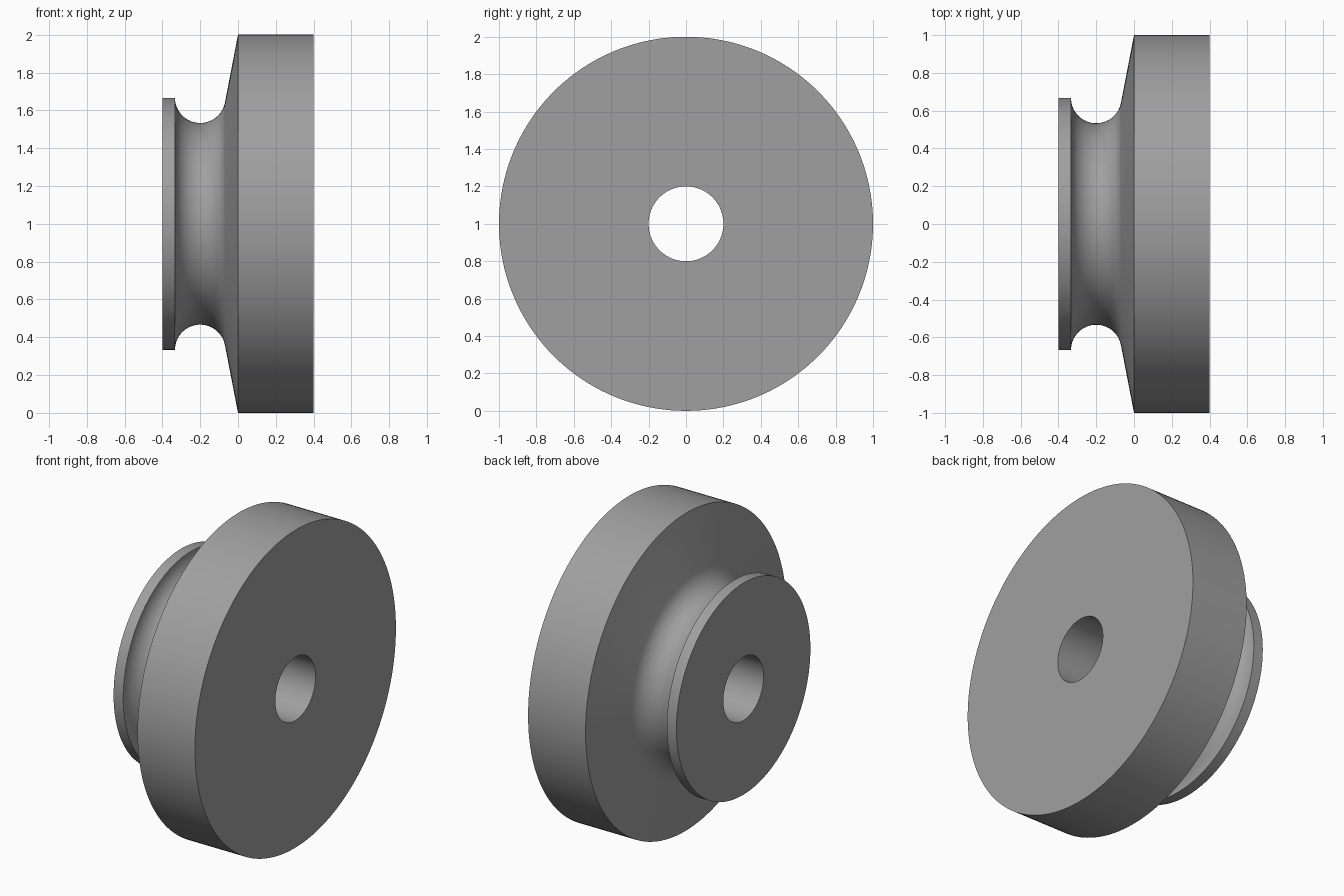
import bpy, bmesh, math
from mathutils import Vector

if "Cube" in bpy.data.objects:
    bpy.data.objects.remove(bpy.data.objects["Cube"])

SEGMENTS = 160
BORE, RIM = 0.2, 1.0
GROOVE_X, FLANGE, GROOVE_R = -0.2, 2 / 3, 0.4 / 3

# Groove arc: from the flange edge down and round to where the cone is tangent
dx, dr = -GROOVE_X, RIM - FLANGE
end = math.atan2(dr, dx) - math.acos(GROOVE_R / math.hypot(dx, dr))
STEPS = 28
arc = []
for i in range(STEPS + 1):
    a = -math.pi + (end + math.pi) * i / STEPS
    arc.append((GROOVE_X + GROOVE_R * math.cos(a), FLANGE + GROOVE_R * math.sin(a)))

# Closed half section as (x, radius)
profile = [(-0.4, BORE), (-0.4, FLANGE)] + arc + [(0, RIM), (0.4, RIM), (0.4, BORE)]

# Revolve the section around the x axis
bm = bmesh.new()
verts = [bm.verts.new((x, 0, r)) for x, r in profile]
edges = [bm.edges.new((verts[i - 1], verts[i])) for i in range(len(verts))]
bmesh.ops.spin(bm, geom=verts + edges, cent=(0, 0, 0), axis=(1, 0, 0),
               angle=math.tau, steps=SEGMENTS, use_duplicate=False)
bmesh.ops.remove_doubles(bm, verts=bm.verts, dist=1e-4)
bmesh.ops.recalc_face_normals(bm, faces=bm.faces)
bmesh.ops.translate(bm, verts=bm.verts, vec=Vector((0, 0, 1)))

mesh = bpy.data.meshes.new("grooved_wheel")
bm.to_mesh(mesh)
bm.free()
wheel = bpy.data.objects.new("grooved_wheel", mesh)
bpy.context.collection.objects.link(wheel)

grey = bpy.data.materials.new("grey_metal")
grey.diffuse_color = (0.35, 0.35, 0.35, 1)
grey.use_nodes = True
grey.node_tree.nodes["Principled BSDF"].inputs["Base Color"].default_value = grey.diffuse_color
mesh.materials.append(grey)

# Smooth round surfaces, sharp rims
bpy.context.view_layer.objects.active = wheel
wheel.select_set(True)
bpy.ops.object.shade_smooth_by_angle(angle=math.radians(30))
